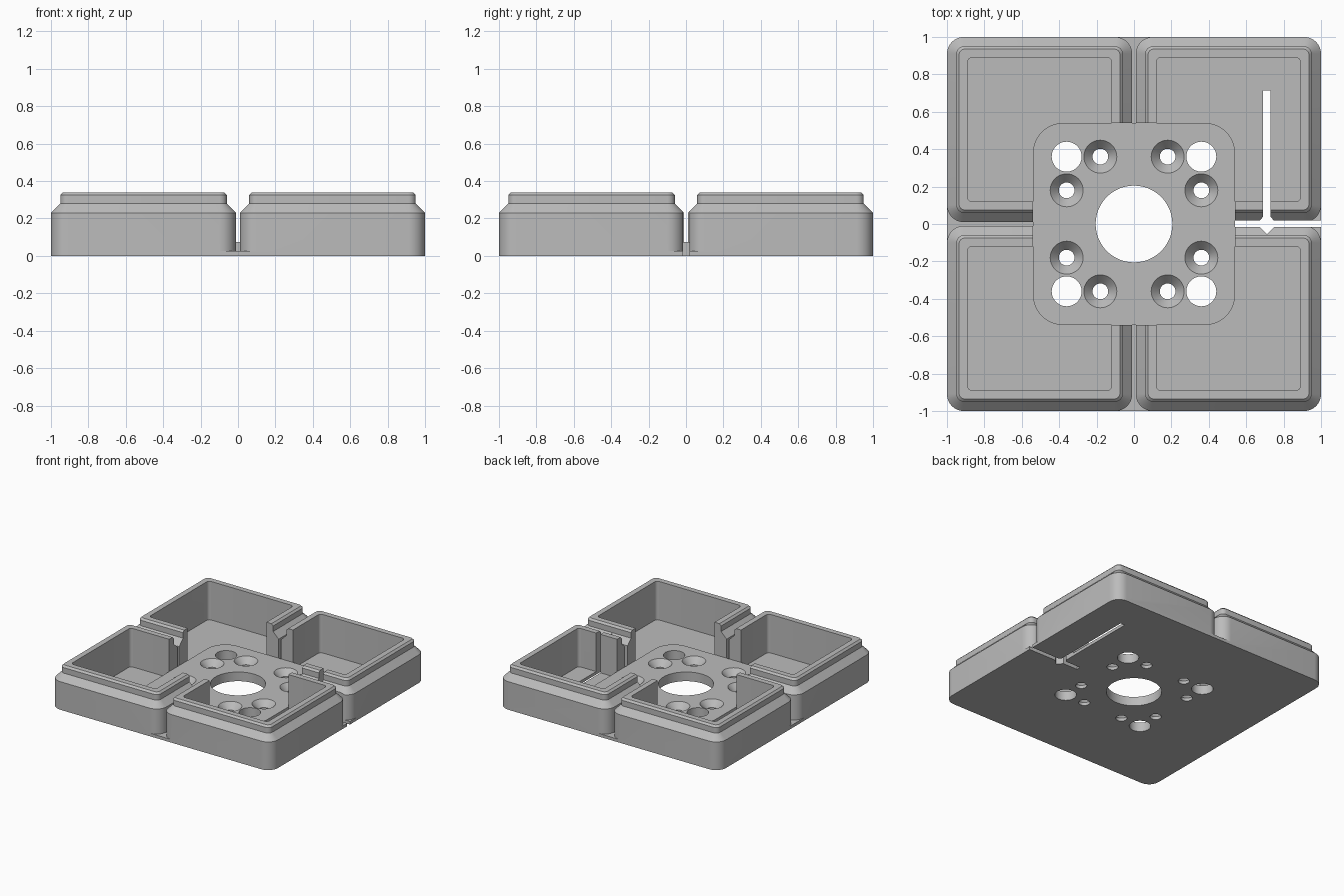
import bpy, bmesh, math
from mathutils import Vector

if "Cube" in bpy.data.objects:
    bpy.data.objects.remove(bpy.data.objects["Cube"])

grey = bpy.data.materials.new("plain grey")
grey.use_nodes = True
GREY = (0.5, 0.5, 0.5, 1)
grey.diffuse_color = GREY
grey.node_tree.nodes["Principled BSDF"].inputs["Base Color"].default_value = GREY


def rounded(cx, cy, half, r, steps=8):
    """Outline of a square with rounded corners."""
    pts = []
    for k in range(4):
        mid = math.pi / 4 + k * math.pi / 2
        ox = math.copysign(half - r, math.cos(mid))
        oy = math.copysign(half - r, math.sin(mid))
        for i in range(steps + 1):
            a = k * math.pi / 2 + i * math.pi / 2 / steps
            pts.append((cx + ox + r * math.cos(a), cy + oy + r * math.sin(a)))
    return pts


def circle(cx, cy, r, n=48):
    return [(cx + r * math.cos(i * math.tau / n), cy + r * math.sin(i * math.tau / n)) for i in range(n)]


def loft(name, rings):
    """Closed solid through a stack of (outline, height) rings."""
    bm = bmesh.new()
    loops = [[bm.verts.new((x, y, z)) for x, y in pts] for pts, z in rings]
    n = len(loops[0])
    for a, b in zip(loops, loops[1:]):
        for i in range(n):
            j = (i + 1) % n
            bm.faces.new((a[i], a[j], b[j], b[i]))
    bm.faces.new(loops[0][::-1])
    bm.faces.new(loops[-1])
    bmesh.ops.recalc_face_normals(bm, faces=bm.faces)
    mesh = bpy.data.meshes.new(name)
    bm.to_mesh(mesh)
    bm.free()
    mesh.materials.append(grey)
    ob = bpy.data.objects.new(name, mesh)
    bpy.context.collection.objects.link(ob)
    return ob


def combine(target, other, operation):
    """Apply an exact boolean and drop the helper."""
    other.hide_render = True
    mod = target.modifiers.new("cut", "BOOLEAN")
    mod.operation, mod.solver, mod.object = operation, "EXACT", other
    bpy.context.view_layer.objects.active = target
    bpy.ops.object.modifier_apply(modifier=mod.name)
    bpy.data.objects.remove(other)


def prism(name, pts, low=-0.1, high=0.5):
    return loft(name, [(pts, low), (pts, high)])


# Thin slab joining the four trays
FLOOR = 0.025
base = prism("tray_base", rounded(0, 0, 1, 0.09), 0, FLOOR)

# Four trays: stepped outer wall, flat rim, open inside
MID, HALF = 0.505, 0.495
PROFILE = [(0, 0.09, 0), (0, 0.09, 0.23), (0.05, 0.04, 0.28), (0.05, 0.04, 0.325),
           (0.065, 0.03, 0.34), (0.11, 0.025, 0.34), (0.11, 0.025, FLOOR)]
for sx in (-1, 1):
    for sy in (-1, 1):
        rings = [(rounded(sx * MID, sy * MID, HALF - d, r), z) for d, r, z in PROFILE]
        combine(base, loft("tray", rings), "UNION")

# Centre clearing and mounting plate
plate_outline = rounded(0, 0, 0.54, 0.16)
combine(base, prism("clearing", plate_outline, 0.05), "DIFFERENCE")
combine(base, prism("mounting_plate", plate_outline, 0.01, 0.075), "UNION")

# Centre bore, corner holes and countersunk screw holes
combine(base, prism("bore", circle(0, 0, 0.205, 96)), "DIFFERENCE")
for sx in (-1, 1):
    for sy in (-1, 1):
        combine(base, prism("corner_hole", circle(sx * 0.36, sy * 0.36, 0.08)), "DIFFERENCE")
        for x, y in ((0.18, 0.36), (0.36, 0.18)):
            sink = [(circle(sx * x, sy * y, r), z) for r, z in
                    ((0.042, -0.1), (0.042, 0.025), (0.088, 0.075), (0.088, 0.5))]
            combine(base, loft("screw_hole", sink), "DIFFERENCE")

# Cable slot: one branch out to the side, one into a tray, widened where they meet
SLOT = 0.71
combine(base, prism("side_slot", [(0.54, -0.015), (1.1, -0.015), (1.1, 0.02), (0.54, 0.02)]), "DIFFERENCE")
combine(base, prism("tray_slot", [(SLOT - 0.02, 0), (SLOT + 0.02, 0), (SLOT + 0.02, 0.715),
                                  (SLOT - 0.02, 0.715)]), "DIFFERENCE")
combine(base, prism("slot_junction", [(SLOT, -0.055), (SLOT + 0.055, 0), (SLOT, 0.06),
                                      (SLOT - 0.055, 0)]), "DIFFERENCE")

# Smooth only the rounded corners and bores
for ob in bpy.context.selected_objects:
    ob.select_set(False)
base.select_set(True)
bpy.context.view_layer.objects.active = base
bpy.ops.object.shade_smooth_by_angle(angle=math.radians(30))
